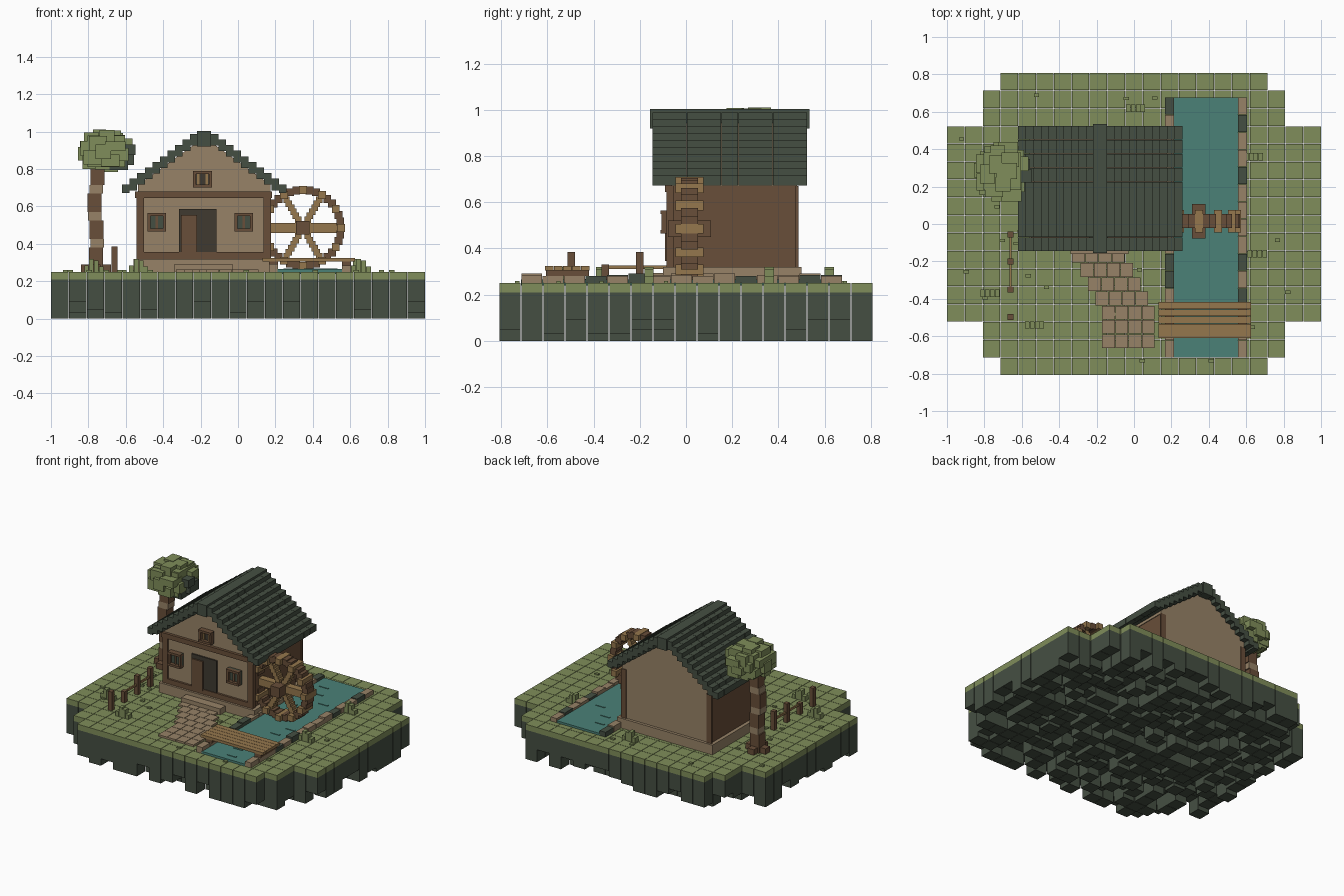
import bpy, bmesh, math, random
from mathutils import Matrix, Vector

random.seed(7)
if "Cube" in bpy.data.objects:
    bpy.data.objects.remove(bpy.data.objects["Cube"])


def material(name, rgb):
    m = bpy.data.materials.new(name)
    m.use_nodes = True
    m.diffuse_color = (*rgb, 1)
    m.node_tree.nodes["Principled BSDF"].inputs["Base Color"].default_value = (*rgb, 1)
    return m


GRASS = material("grass green", (0.215, 0.27, 0.103))
SLATE = material("dark slate", (0.06, 0.078, 0.055))
TAN = material("tan plaster", (0.31, 0.225, 0.135))
BROWN = material("brown timber", (0.14, 0.077, 0.041))
WOOD = material("light wood", (0.3, 0.185, 0.075))
WATER = material("teal water", (0.07, 0.22, 0.185))
SHADE = material("dark doorway", (0.05, 0.042, 0.03))


class Part:
    """Collects coloured boxes into one named object."""

    def __init__(self, name):
        self.name, self.bm, self.mats = name, bmesh.new(), []

    def slot(self, mat):
        if mat not in self.mats:
            self.mats.append(mat)
        return self.mats.index(mat)

    def box(self, mat, x, y, z):
        """Box from three (low, high) ranges."""
        lo, hi = zip(x, y, z)
        mid = Vector([(a + b) / 2 for a, b in zip(lo, hi)])
        size = [b - a for a, b in zip(lo, hi)]
        made = bmesh.ops.create_cube(self.bm, matrix=Matrix.Translation(mid) @ Matrix.Diagonal((*size, 1)))
        for f in {f for v in made["verts"] for f in v.link_faces}:
            f.material_index = self.slot(mat)

    def block(self, mat, c, s):
        """Box from centre and size."""
        self.box(mat, *[(a - b / 2, a + b / 2) for a, b in zip(c, s)])

    def done(self):
        me = bpy.data.meshes.new(self.name)
        self.bm.to_mesh(me)
        self.bm.free()
        for m in self.mats:
            me.materials.append(m)
        bpy.context.collection.objects.link(bpy.data.objects.new(self.name, me))


G = 0.25            # ground level
T = 2 / 21          # ground tile pitch

# Ground: grass caps over ragged stone columns
grass, stone = Part("grass_tiles"), Part("stone_columns")
for j in range(-8, 9):
    reach = 7 if abs(j) == 8 else 8 if abs(j) > 5 else 10
    for i in range(-reach, reach + 1):
        x, y, h = i * T, j * T, T / 2 - 0.0013
        low = random.choice((0, 0, 0.03, 0.05, 0.09))
        grass.box(GRASS, (x - h, x + h), (y - h, y + h), (0.21, G))
        stone.box(SLATE, (x - h, x + h), (y - h, y + h), (low, 0.21))
for k in range(36):
    x, y = random.uniform(-0.93, 0.93), random.uniform(-0.76, 0.76)
    if abs(x) < 0.68 or abs(y) < 0.48:
        grass.block(GRASS, (x, y, G + 0.004), (0.028, 0.018, 0.01))
grass.done()
stone.done()

# Stream with low ripples, and its banks
stream = Part("stream")
stream.box(WATER, (0.21, 0.555), (-0.715, 0.675), (G - 0.01, 0.265))
for k in range(12):
    stream.block(WATER, (random.uniform(0.27, 0.5), -0.66 + k * 0.11, 0.266), (0.07, 0.012, 0.006))
stream.done()
banks = Part("bank_stones")
for x, dark in ((0.191, (0, 9, 10)), (0.58, (1, 4, 9, 11))):
    for k in range(15):
        y = 0.675 - k * 0.0927
        banks.box(SLATE if k in dark else TAN, (x - 0.024, x + 0.024), (y - 0.09, y),
                  (G, random.choice((0.28, 0.285, 0.292))))
banks.done()

# Footbridge
bridge = Part("footbridge")
for k in range(5):
    y = -0.61 + k * 0.039
    bridge.box(WOOD, (0.13, 0.625), (y, y + 0.037), (0.305, 0.325))
for x in (0.19, 0.58):
    bridge.box(BROWN, (x - 0.025, x + 0.025), (-0.605, -0.42), (0.28, 0.307))
bridge.done()

# Path and stoop
path = Part("stone_path")
for k, cx in enumerate((-0.19, -0.145, -0.105, -0.065, -0.03, -0.03, -0.03)):
    for i in range(4):
        path.block(TAN, (cx + (i - 1.5) * 0.071, -0.17 - k * 0.076, G + 0.006), (0.068, 0.073, 0.016))
path.box(TAN, (-0.34, -0.03), (-0.16, -0.09), (G, 0.293))
path.done()

# House shell: timber sides, plaster ends, gable reaching into the roof
CX, FRONT, BACK = -0.18, -0.07, 0.48
house = Part("house_walls")
house.box(TAN, (-0.56, 0.2), (-0.1, 0.5), (G, 0.32))
house.box(BROWN, (-0.535, 0.17), (FRONT + 0.005, BACK - 0.005), (0.32, 0.67))
for y in (FRONT, BACK - 0.01):
    house.box(TAN, (-0.51, 0.145), (y, y + 0.01), (0.32, 0.672))
profile = ((-0.355, 0.67), (0.355, 0.67), (0.355, 0.715), (0, 0.97), (-0.355, 0.715))
gable = house.bm.faces.new([house.bm.verts.new((CX + dx, FRONT, z)) for dx, z in profile])
solid = bmesh.ops.extrude_face_region(house.bm, geom=[gable], use_keep_orig=True)
far = [v for v in solid["geom"] if isinstance(v, bmesh.types.BMVert)]
bmesh.ops.translate(house.bm, verts=far, vec=(0, BACK - FRONT, 0))
gable_faces = list({f for v in list(gable.verts) + far for f in v.link_faces})
for f in gable_faces:
    f.material_index = house.slot(TAN)
bmesh.ops.recalc_face_normals(house.bm, faces=gable_faces)
house.done()

frame = Part("timber_frame")
for x in (-0.522, 0.157):
    for y in (FRONT, BACK):
        frame.block(BROWN, (x, y, 0.495), (0.04, 0.03 if y < 0 else 0.012, 0.35))
frame.box(BROWN, (-0.55, 0.182), (-0.09, -0.06), (0.645, 0.68))
frame.box(BROWN, (-0.54, 0.172), (-0.085, -0.06), (0.32, 0.355))
frame.done()

# Door standing half open
door = Part("door")
door.box(SHADE, (-0.315, -0.115), (-0.08, -0.06), (0.345, 0.585))
door.box(BROWN, (-0.305, -0.22), (-0.09, -0.07), (0.345, 0.555))
door.done()


def window(name, x, z, w, h, pane, bar):
    p = Part(name)
    p.block(pane, (x, -0.075, z), (w, 0.02, h))
    for s in (-1, 1):
        p.block(BROWN, (x + s * (w / 2 - 0.008), -0.085, z), (0.016, 0.04, h))
        p.block(BROWN, (x, -0.088, z + s * (h / 2 - 0.008)), (w, 0.044, 0.016))
    for dx in bar:
        p.block(WOOD if len(bar) > 1 else BROWN, (x + dx, -0.088, z), (0.014, 0.01, h - 0.03))
    p.done()


window("left_front_window", 0.03, 0.515, 0.1, 0.1, SLATE, (0,))
window("right_front_window", -0.435, 0.515, 0.1, 0.1, SLATE, (0,))
window("gable_window", -0.19, 0.745, 0.1, 0.088, SHADE, (-0.022, 0.022))

# Stepped roof of separate tiles, with ridge
roof = Part("roof_tiles")
pitch = 0.67 / 9
for side in (-1, 1):
    for k in range(10):
        x, top = CX + side * (0.055 + k * 0.0405), 0.988 - k * 0.03
        for n in range(9):
            y = -0.145 + n * pitch
            roof.box(SLATE, (x - 0.0203, x + 0.0203), (y, y + pitch - 0.0015), (max(top - 0.062, 0.673), top))
roof.box(SLATE, (CX - 0.038, CX + 0.036), (-0.155, 0.535), (0.92, 1.003))
roof.done()

# Water wheel: blocky rim, paddles, six spokes, hub
wheel = Part("water_wheel")
WX, WY, WZ = 0.347, 0.015, 0.485
for k in range(36):
    a = math.tau * k / 36
    paddle = k % 3 == 0
    wheel.block(WOOD if paddle else BROWN, (WX + 0.203 * math.cos(a), WY, WZ + 0.203 * math.sin(a)),
                (0.042, 0.122 if paddle else 0.075, 0.042))
for k in range(6):
    a = math.tau * k / 6
    for r in (0.05, 0.075, 0.1, 0.125, 0.15, 0.175):
        w = 0.052 if k % 3 == 0 else 0.034
        wheel.block(WOOD, (WX + r * math.cos(a), WY, WZ + r * math.sin(a)), (0.034, 0.05, w))
wheel.block(BROWN, (WX, WY, WZ), (0.072, 0.185, 0.072))
wheel.done()

# Tree: banded trunk, roots, ragged blocky crown
tree = Part("tree_trunk")
tx, ty = -0.76, 0.27
z = G
for k, h in enumerate((0.13, 0.045, 0.1, 0.045, 0.1, 0.045, 0.1)):
    tree.block(TAN if k % 2 else BROWN, (tx + 0.008 * math.sin(k * 1.3), ty, z + h / 2), (0.074, 0.074, h))
    z += h
for dx, dy in ((1, 0), (-1, 0), (0, 1), (0, -1)):
    tree.block(BROWN, (tx + dx * 0.055, ty + dy * 0.055, G + 0.02), (0.05, 0.05, 0.04))
tree.done()
crown = Part("tree_crown")
C = Vector((-0.705, 0.283, 0.895))
crown.block(GRASS, C, (0.2, 0.2, 0.17))
for k in range(30):
    h = 1 - 2 * (k + 0.5) / 30
    a, r = k * 2.4, math.sqrt(1 - h * h)
    out = random.uniform(0.88, 1.06)
    offset = out * Vector((0.112 * r * math.cos(a), 0.12 * r * math.sin(a), 0.085 * h))
    size = [random.uniform(0.07, 0.11) for _ in range(2)] + [random.uniform(0.05, 0.08)]
    crown.block(SLATE if k in (13, 21, 26) else GRASS, C + offset, size)
crown.done()

# Fence posts and thin rail
fence = Part("fence")
for y, top in ((-0.055, 0.385), (-0.2, 0.385), (-0.35, 0.33), (-0.497, 0.385)):
    fence.box(BROWN, (-0.675, -0.645), (y - 0.016, y + 0.016), (G, top))
fence.box(WOOD, (-0.665, -0.655), (-0.34, -0.06), (0.312, 0.327))
fence.done()

# Grass tufts
tufts = Part("grass_tufts")
for x, y in ((0.64, 0.36), (0.66, -0.16), (-0.77, -0.37), (-0.53, -0.54), (0.01, 0.62)):
    for i in range(4):
        top = G + (0.035, 0.07, 0.06, 0.03)[i]
        tufts.box(GRASS, (x - 0.052 + i * 0.026, x - 0.028 + i * 0.026), (y - 0.02, y + 0.02), (G, top))
tufts.done()
